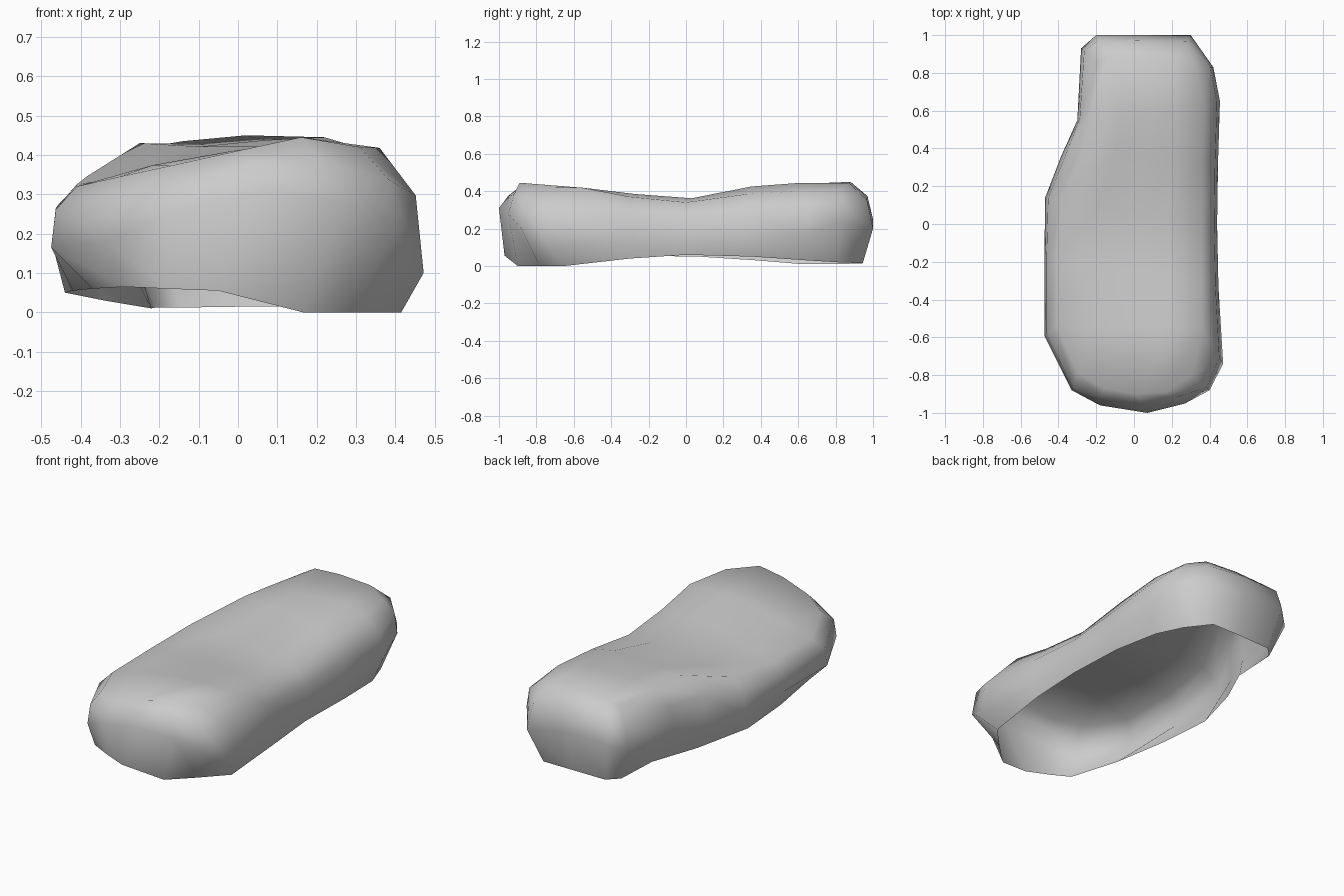
import bpy
import bmesh
from mathutils import Vector

cube = bpy.data.objects.get("Cube")
if cube:
    bpy.data.objects.remove(cube, do_unlink=True)

# Wall stations: rim point, belly (widest) point, shoulder point
# Left and right sides run from front to back
LEFT = [((-.29, -.87, .065), (-.33, -.88, .18), (-.30, -.79, .345)),
        ((-.37, -.58, .06), (-.475, -.59, .165), (-.41, -.54, .32)),
        ((-.42, -.25, .055), (-.475, -.2, .165), (-.41, -.2, .325)),
        ((-.44, .07, .05), (-.47, .14, .165), (-.385, .12, .345)),
        ((-.34, .38, .03), (-.385, .36, .165), (-.25, .41, .43)),
        ((-.22, .62, .01), (-.30, .55, .165), (-.23, .60, .42)),
        ((-.21, .88, .012), (-.28, .93, .2), (-.19, .86, .41))]
RIGHT = [((.29, -.78, 0), (.40, -.88, .2), (.31, -.80, .42)),
         ((.415, -.65, 0), (.472, -.74, .1), (.36, -.55, .418)),
         ((.43, -.3, .04), (.447, -.33, .13), (.36, -.3, .37)),
         ((.425, 0, .06), (.44, 0, .13), (.36, 0, .34)),
         ((.42, .36, .05), (.445, .33, .13), (.36, .33, .385)),
         ((.39, .65, .03), (.455, .65, .17), (.37, .62, .40)),
         ((.33, .81, .02), (.42, .83, .24), (.33, .83, .41))]
# Ends run from left to right
FRONT = [((-.18, -.92, .06), (-.18, -.96, .25), (-.16, -.87, .375)),
         ((-.05, -.97, .055), (.07, -1, .31), (.02, -.90, .415)),
         ((.165, -.90, 0), (.27, -.95, .28), (.16, -.89, .445))]
BACK = [((-.15, .94, .012), (-.20, 1, .25), (-.14, .89, .435)),
        ((.05, .945, .015), (.05, 1, .25), (.02, .88, .45)),
        ((.235, .945, .015), (.30, 1, .2), (.22, .87, .445))]
CROWN = [.418, .385, .362, .425, .445]   # top height at the inner rows
ROWS, COLS = len(LEFT), 5

bm = bmesh.new()


def wall(stations, lean):
    """Rim, belly, upper wall and shoulder vertices of each station."""
    columns = []
    for rim, belly, shoulder in stations:
        upper = Vector(belly).lerp(Vector(shoulder), lean)
        upper.z = belly[2] + (shoulder[2] - belly[2]) * .62
        columns.append([bm.verts.new(p) for p in (rim, belly, upper, shoulder)])
    return columns


left, right = wall(LEFT, .18), wall(RIGHT, .18)
front, back = wall(FRONT, .5), wall(BACK, .25)

# Side walls, open at the bottom
ring = left + back + right[::-1] + front[::-1]
for i, a in enumerate(ring):
    b = ring[(i + 1) % len(ring)]
    for k in range(3):
        bm.faces.new((a[k], a[k + 1], b[k + 1], b[k]))

# Saddle-shaped top between the shoulders
grid = []
for r in range(ROWS):
    a, b = left[r][3], right[r][3]
    if r == 0:
        middle = [w[3] for w in front]
    elif r == ROWS - 1:
        middle = [w[3] for w in back]
    else:
        middle = []
        for c in range(1, COLS - 1):
            co = a.co.lerp(b.co, c / (COLS - 1))
            co.z += (CROWN[r - 1] - co.z) * (.4, .8, 1)[c - 1]
            middle.append(bm.verts.new(co))
    grid.append([a] + middle + [b])
for r in range(ROWS - 1):
    for c in range(COLS - 1):
        bm.faces.new((grid[r][c], grid[r][c + 1], grid[r + 1][c + 1], grid[r + 1][c]))

bmesh.ops.recalc_face_normals(bm, faces=bm.faces[:])
bm.normal_update()
if grid[3][2].normal.z < 0:
    bmesh.ops.reverse_faces(bm, faces=bm.faces[:])
for f in bm.faces:
    f.smooth = True

mesh = bpy.data.meshes.new("hollow_shell")
bm.to_mesh(mesh)
bm.free()

# Single plain grey
grey = bpy.data.materials.new("plain grey")
grey.use_nodes = True
grey.diffuse_color = (.6, .6, .6, 1)
grey.node_tree.nodes["Principled BSDF"].inputs["Base Color"].default_value = (.6, .6, .6, 1)
mesh.materials.append(grey)

shell = bpy.data.objects.new("hollow_shell", mesh)
bpy.context.collection.objects.link(shell)
